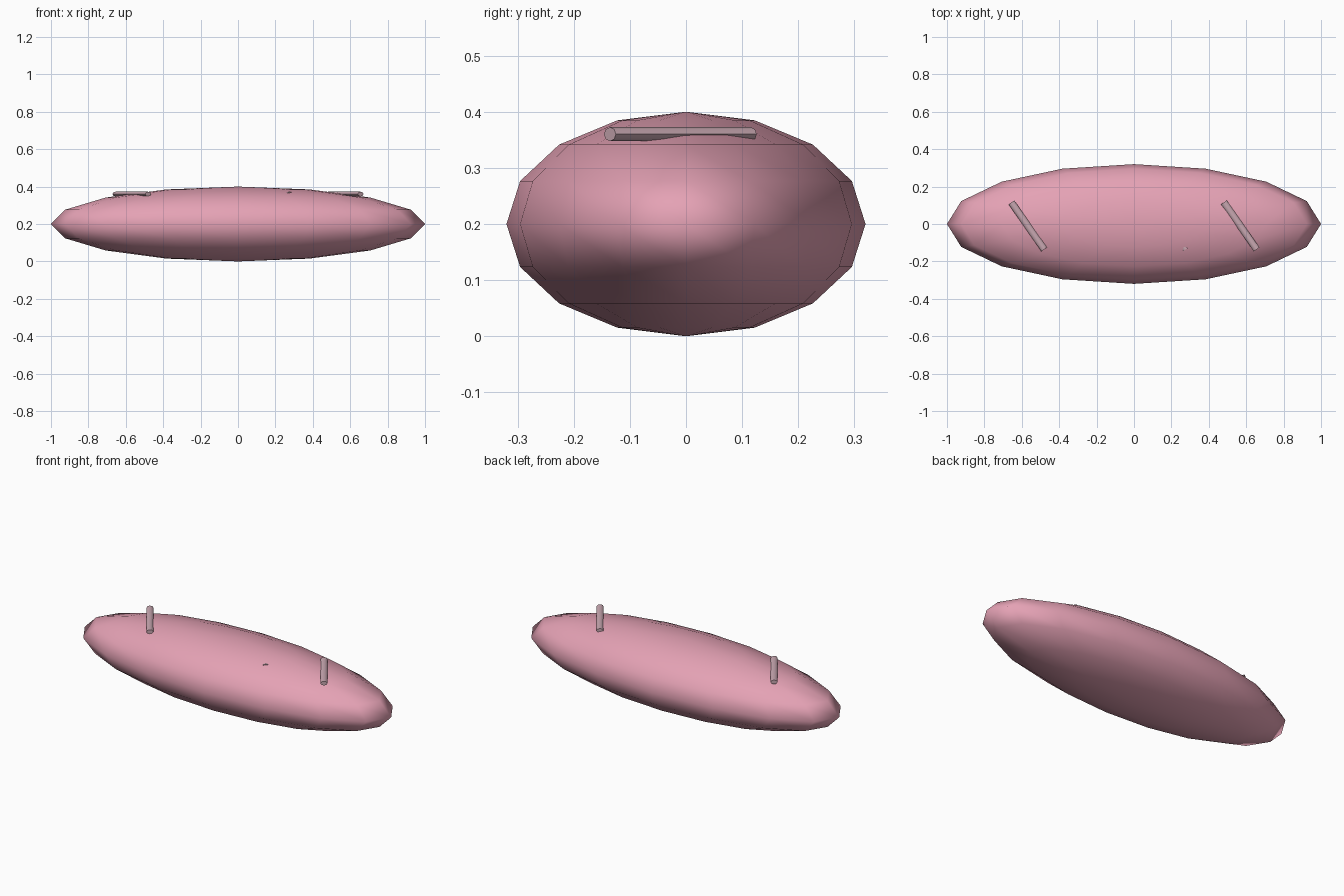
import bpy, math
from mathutils import Matrix

if "Cube" in bpy.data.objects:
    bpy.data.objects.remove(bpy.data.objects["Cube"])


def material(name, rgb):
    m = bpy.data.materials.new(name)
    m.diffuse_color = (*rgb, 1)
    m.use_nodes = True
    m.node_tree.nodes["Principled BSDF"].inputs["Base Color"].default_value = m.diffuse_color
    return m


pink = material("body pink", (0.78, 0.36, 0.46))
pale = material("pale pink", (0.58, 0.39, 0.44))

# Long ellipsoid body, smooth all over
bpy.ops.mesh.primitive_uv_sphere_add(segments=16, ring_count=8, radius=1)
body = bpy.context.object
body.name = "body"
body.data.transform(Matrix.Translation((0, 0, 0.2)) @ Matrix.Diagonal((1, 0.32, 0.2, 1)))
body.data.materials.append(pink)
bpy.ops.object.shade_smooth()

# Four slanted score rods along the top; the inner two are mostly sunk in
angle = math.atan2(-0.1255, 0.0875)
for i in range(4):
    bpy.ops.mesh.primitive_cylinder_add(vertices=8, radius=1, depth=0.306)
    rod = bpy.context.object
    rod.name = f"top_rod_{i + 1}"
    place = Matrix.Translation((-0.568 + i * 0.3787, -0.01, 0.36))
    turn = Matrix.Rotation(angle, 4, 'Z') @ Matrix.Rotation(math.pi / 2, 4, 'Y')
    rod.data.transform(place @ turn @ Matrix.Diagonal((0.0125, 0.0185, 1, 1)))
    rod.data.materials.append(pale)
    bpy.ops.object.shade_smooth_by_angle(angle=math.radians(60))
